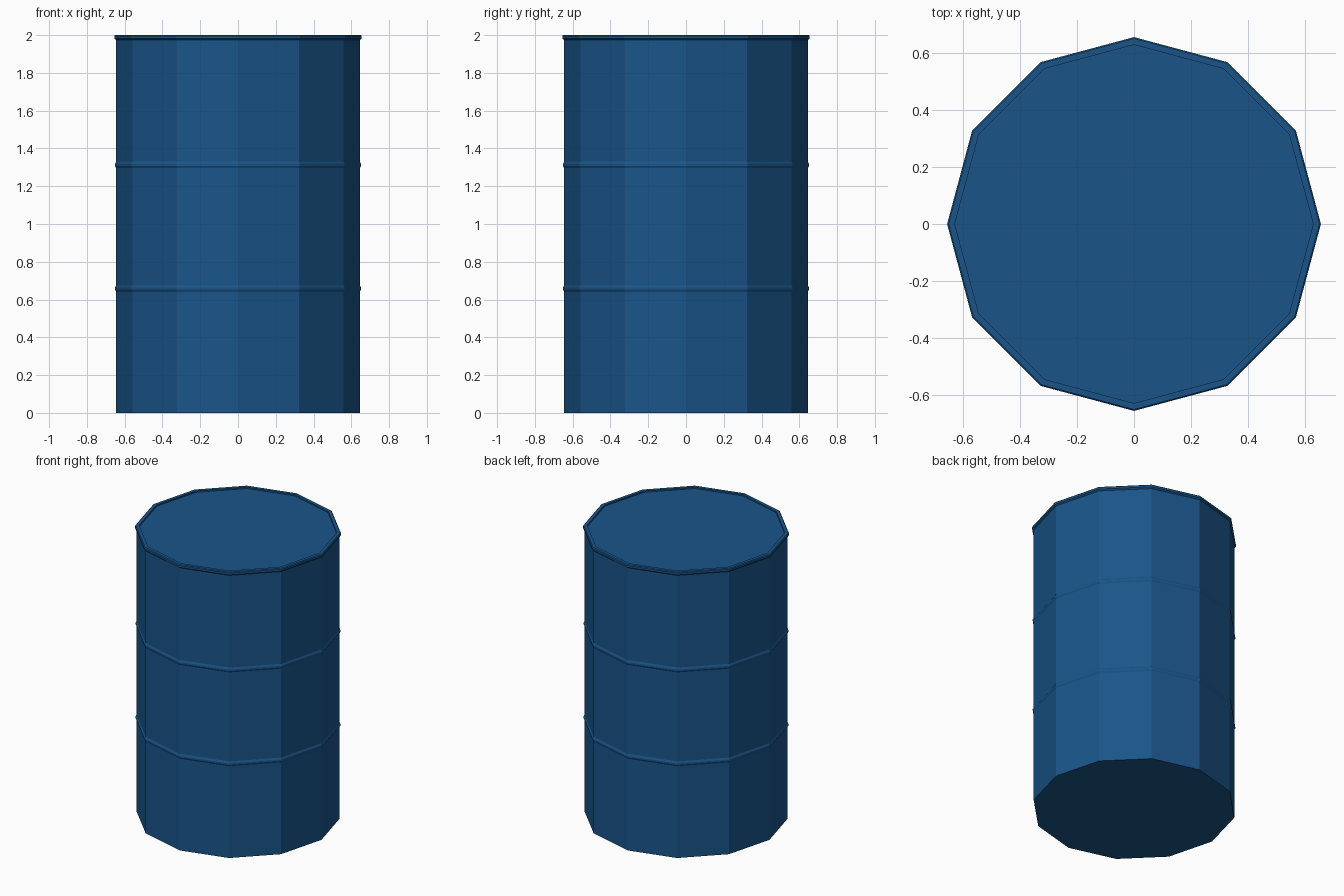
import bpy, bmesh, math

if "Cube" in bpy.data.objects:
    bpy.data.objects.remove(bpy.data.objects["Cube"])

SIDES = 12
R = 0.645

paint = bpy.data.materials.new("blue_paint")
paint.diffuse_color = (0.01, 0.09, 0.25, 1)
paint.use_nodes = True
paint.node_tree.nodes["Principled BSDF"].inputs["Base Color"].default_value = paint.diffuse_color


def lathe(name, profile, closed=False):
    """Spin an (r, z) profile into a 12-sided, flat-shaded part; r = 0 ends become caps."""
    bm = bmesh.new()
    rings = []
    for r, z in profile:
        if r == 0:
            rings.append(None)
            continue
        rings.append([bm.verts.new((r * math.cos(2 * math.pi * i / SIDES),
                                    r * math.sin(2 * math.pi * i / SIDES), z))
                      for i in range(SIDES)])
    pairs = list(zip(rings, rings[1:]))
    if closed:
        pairs.append((rings[-1], rings[0]))
    for a, b in pairs:
        if a is None or b is None:
            bm.faces.new(a or b)
            continue
        for i in range(SIDES):
            j = (i + 1) % SIDES
            bm.faces.new((a[i], a[j], b[j], b[i]))
    bmesh.ops.recalc_face_normals(bm, faces=bm.faces)
    mesh = bpy.data.meshes.new(name)
    bm.to_mesh(mesh)
    bm.free()
    mesh.materials.append(paint)
    obj = bpy.data.objects.new(name, mesh)
    bpy.context.collection.objects.link(obj)
    return obj


# Drum shell: floor, wall with two pressed ribs, recessed lid
profile = [(0, 0), (R, 0)]
for z in (0.658, 1.313):
    profile += [(R, z - 0.017), (R + 0.006, z - 0.005),
                (R + 0.006, z + 0.005), (R, z + 0.017)]
profile += [(R, 1.99), (0, 1.99)]
lathe("drum_body", profile)

# Rolled rim around the lid
lathe("top_rim", [(0.628, 1.985), (0.628, 2.0), (0.65, 2.0), (0.655, 1.995),
                  (0.655, 1.982), (0.645, 1.974)], closed=True)
